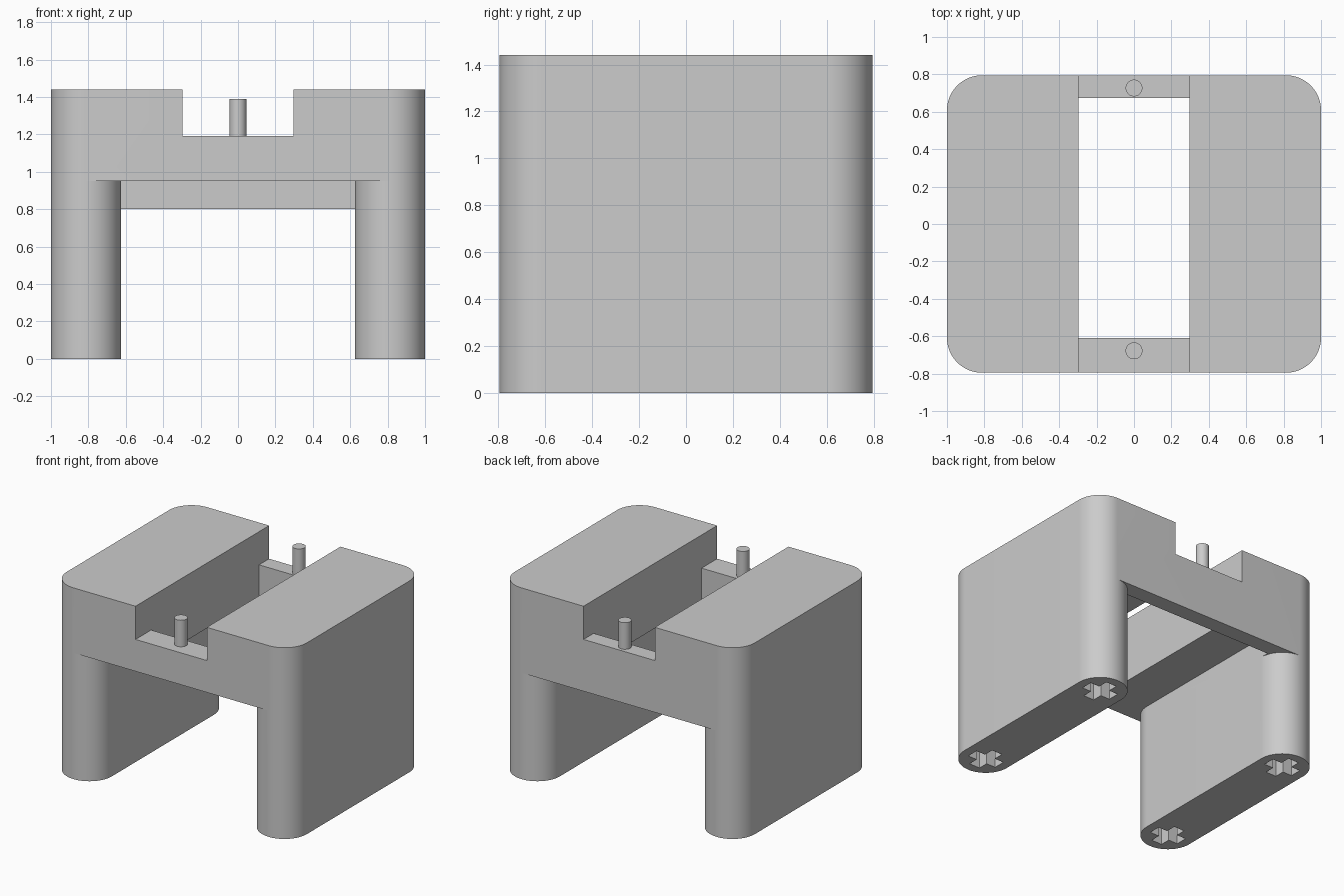
import bpy
import bmesh
from math import cos, sin, pi, radians

cube = bpy.data.objects.get("Cube")
if cube:
    bpy.data.objects.remove(cube, do_unlink=True)

DEPTH = 0.795            # half depth of the block
WALL = 0.375             # wall thickness
R = WALL / 2             # corner and wall end radius
INNER = 1 - WALL         # inner face of each wall
HEIGHT = 1.44
SLOT = 0.297             # half width of the top slot
LEDGE = 1.19             # height of the notch floors
FRONT_Y, BACK_Y = -0.61, 0.675   # inner faces of the cross beams
FAR = 1.2

grey = bpy.data.materials.new("light_grey")
grey.use_nodes = True
grey.diffuse_color = (0.6, 0.6, 0.6, 1)
grey.node_tree.nodes["Principled BSDF"].inputs["Base Color"].default_value = (0.6, 0.6, 0.6, 1)


def arc(cx, cy, r, start, end, steps=24):
    angles = [radians(start + (end - start) * i / steps) for i in range(steps + 1)]
    return [(cx + r * cos(a), cy + r * sin(a)) for a in angles]


def prism(name, outline, z0, z1):
    """Extrude a plan outline from z0 to z1."""
    bm = bmesh.new()
    face = bm.faces.new([bm.verts.new((x, y, z0)) for x, y in outline])
    top = bmesh.ops.extrude_face_region(bm, geom=[face])["geom"]
    verts = [v for v in top if isinstance(v, bmesh.types.BMVert)]
    bmesh.ops.translate(bm, verts=verts, vec=(0, 0, z1 - z0))
    bmesh.ops.recalc_face_normals(bm, faces=bm.faces)
    mesh = bpy.data.meshes.new(name)
    bm.to_mesh(mesh)
    bm.free()
    mesh.materials.append(grey)
    obj = bpy.data.objects.new(name, mesh)
    bpy.context.collection.objects.link(obj)
    return obj


def rect(x, y0, y1):
    return [(-x, y0), (x, y0), (x, y1), (-x, y1)]


def mirrored(points):
    """Close a right-hand outline with its mirror image across x = 0."""
    return points + [(-x, y) for x, y in reversed(points)]


def cut(obj, cutter):
    cutter.hide_render = True
    mod = obj.modifiers.new("cut", "BOOLEAN")
    mod.operation, mod.solver, mod.object = "DIFFERENCE", "EXACT", cutter
    graph = bpy.context.evaluated_depsgraph_get()
    mesh = bpy.data.meshes.new_from_object(obj.evaluated_get(graph))
    obj.modifiers.clear()
    obj.data = mesh
    bpy.data.objects.remove(cutter, do_unlink=True)


def smooth(obj):
    bpy.ops.object.select_all(action="DESELECT")
    obj.select_set(True)
    bpy.context.view_layer.objects.active = obj
    bpy.ops.object.shade_smooth_by_angle(angle=radians(30))


# Block with rounded vertical corners
cx, cy = 1 - R, DEPTH - R
body = prism("body", mirrored(arc(cx, -cy, R, -90, 0) + arc(cx, cy, R, 0, 90)), 0, HEIGHT)

# Opening between the rounded walls, lower under the back beam
front_end = [(cx, -FAR)] + arc(cx, -cy, R, 270, 180)
back_end = arc(cx, cy, R, 180, 90) + [(cx, FAR)]
cut(body, prism("front_opening", mirrored(front_end + [(INNER, BACK_Y)]), -0.1, 0.95))
cut(body, prism("back_opening", mirrored([(INNER, 0.4)] + back_end), -0.1, 0.8))

# Central slot and the notches above both beams
cut(body, prism("slot", rect(SLOT, FRONT_Y, BACK_Y), 0.6, 2))
cut(body, prism("notch", rect(SLOT, -FAR, FAR), LEDGE, 2))

# Cross-shaped sockets under the wall ends
L, W = 0.12, 0.044
plus = [(L, -W), (L, W), (W, W), (W, L), (-W, L), (-W, W),
        (-L, W), (-L, -W), (-W, -W), (-W, -L), (W, -L), (W, -W)]
for sx in (-1, 1):
    for sy in (-1, 1):
        outline = [(x + sx * cx, y + sy * cy) for x, y in plus]
        cut(body, prism("socket", outline, -0.1, 0.4))
smooth(body)

# Pegs standing on the beams
for name, y in (("front_peg", -0.678), ("back_peg", 0.727)):
    peg = prism(name, arc(0, y, 0.045, 0, 360, 32)[:-1], LEDGE, 1.39)
    smooth(peg)
